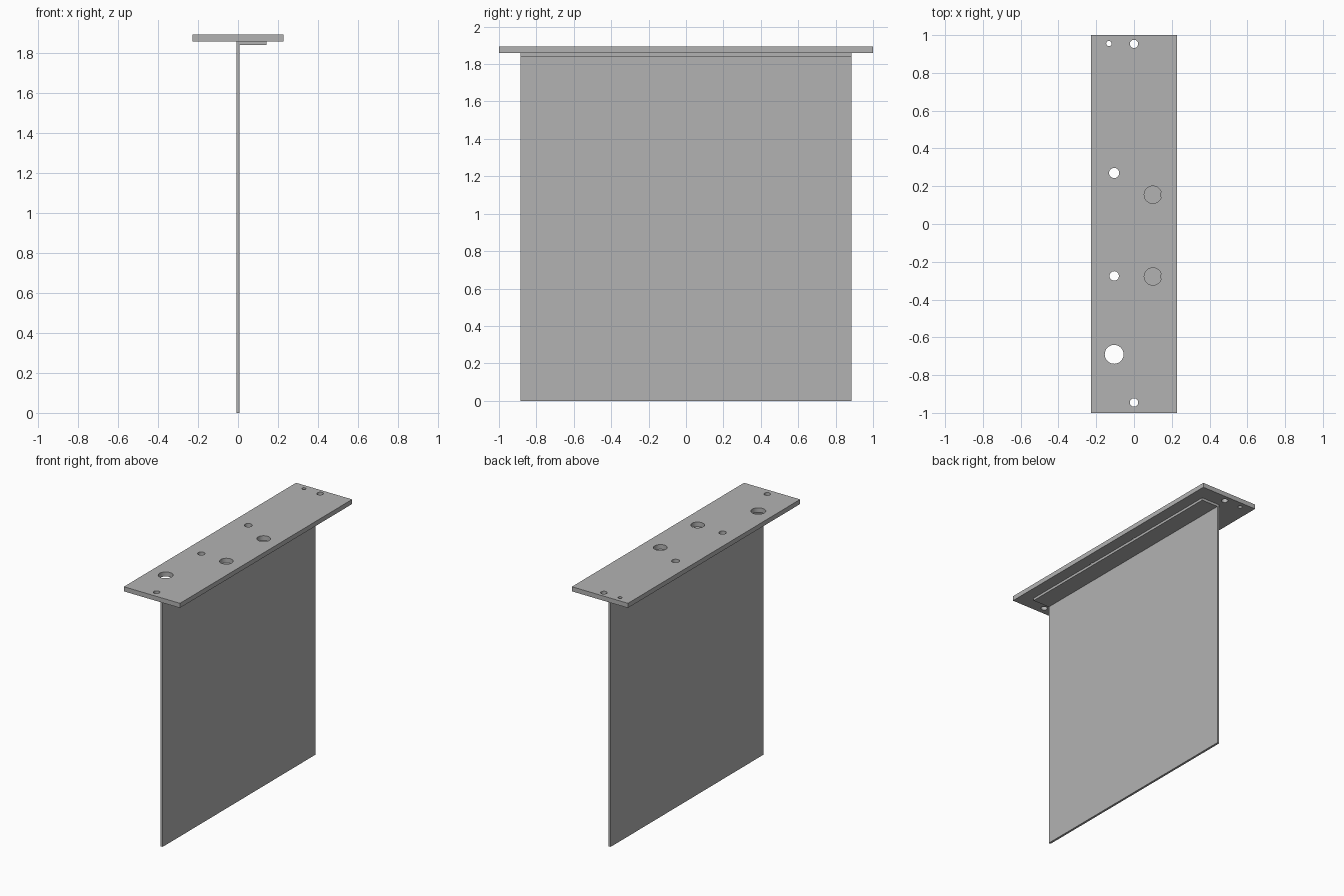
import bpy, bmesh
from mathutils import Matrix, Vector

cube = bpy.data.objects.get("Cube")
if cube:
    bpy.data.objects.remove(cube, do_unlink=True)

GREY = (0.45, 0.45, 0.45, 1)
metal = bpy.data.materials.new("plain grey metal")
metal.use_nodes = True
metal.diffuse_color = GREY
metal.node_tree.nodes["Principled BSDF"].inputs["Base Color"].default_value = GREY

PLATE_TOP, PLATE_BOTTOM = 1.893, 1.859
SHEET = 0.016           # sheet thickness
HALF_SHEET_LEN = 0.886


def make_object(name, bm):
    bmesh.ops.recalc_face_normals(bm, faces=bm.faces)
    mesh = bpy.data.meshes.new(name)
    bm.to_mesh(mesh)
    bm.free()
    mesh.materials.append(metal)
    obj = bpy.data.objects.new(name, mesh)
    bpy.context.collection.objects.link(obj)
    return obj


# Top mounting plate
bm = bmesh.new()
centre = Vector((0, 0, (PLATE_TOP + PLATE_BOTTOM) / 2))
size = Vector((0.456, 2, PLATE_TOP - PLATE_BOTTOM))
bmesh.ops.create_cube(bm, size=1, matrix=Matrix.LocRotScale(centre, None, size))
plate = make_object("top_plate", bm)

# Round holes through the plate: x, y, radius
holes = [
    (0, 0.953, 0.022), (0, -0.945, 0.022), (-0.133, 0.955, 0.014),
    (-0.105, 0.27, 0.027), (-0.105, -0.275, 0.025), (-0.105, -0.69, 0.05),
    (0.1, 0.155, 0.046), (0.1, -0.278, 0.046),
]
bm = bmesh.new()
for x, y, r in holes:
    bmesh.ops.create_cone(bm, cap_ends=True, segments=32, radius1=r, radius2=r,
                          depth=0.2, matrix=Matrix.Translation((x, y, centre.z)))
cutter = make_object("hole_cutter", bm)
cutter.hide_render = True

drill = plate.modifiers.new("holes", 'BOOLEAN')
drill.operation = 'DIFFERENCE'
drill.solver = 'EXACT'
drill.object = cutter
bpy.ops.object.select_all(action='DESELECT')
bpy.context.view_layer.objects.active = plate
plate.select_set(True)
bpy.ops.object.modifier_apply(modifier=drill.name)
bpy.data.objects.remove(cutter, do_unlink=True)
bpy.ops.object.shade_smooth_by_angle(angle=0.6)

# Hanging sheet with its top edge bent into a flange under the plate
h = SHEET / 2
profile = [(-h, 0), (h, 0), (h, PLATE_BOTTOM - SHEET - 0.002),
           (0.142, PLATE_BOTTOM - SHEET - 0.002), (0.142, PLATE_BOTTOM), (-h, PLATE_BOTTOM)]
bm = bmesh.new()
end = bm.faces.new([bm.verts.new((x, -HALF_SHEET_LEN, z)) for x, z in profile])
ext = bmesh.ops.extrude_face_region(bm, geom=[end], use_keep_orig=True)
bmesh.ops.translate(bm, vec=(0, 2 * HALF_SHEET_LEN, 0),
                    verts=[v for v in ext["geom"] if isinstance(v, bmesh.types.BMVert)])
make_object("bent_sheet", bm)
